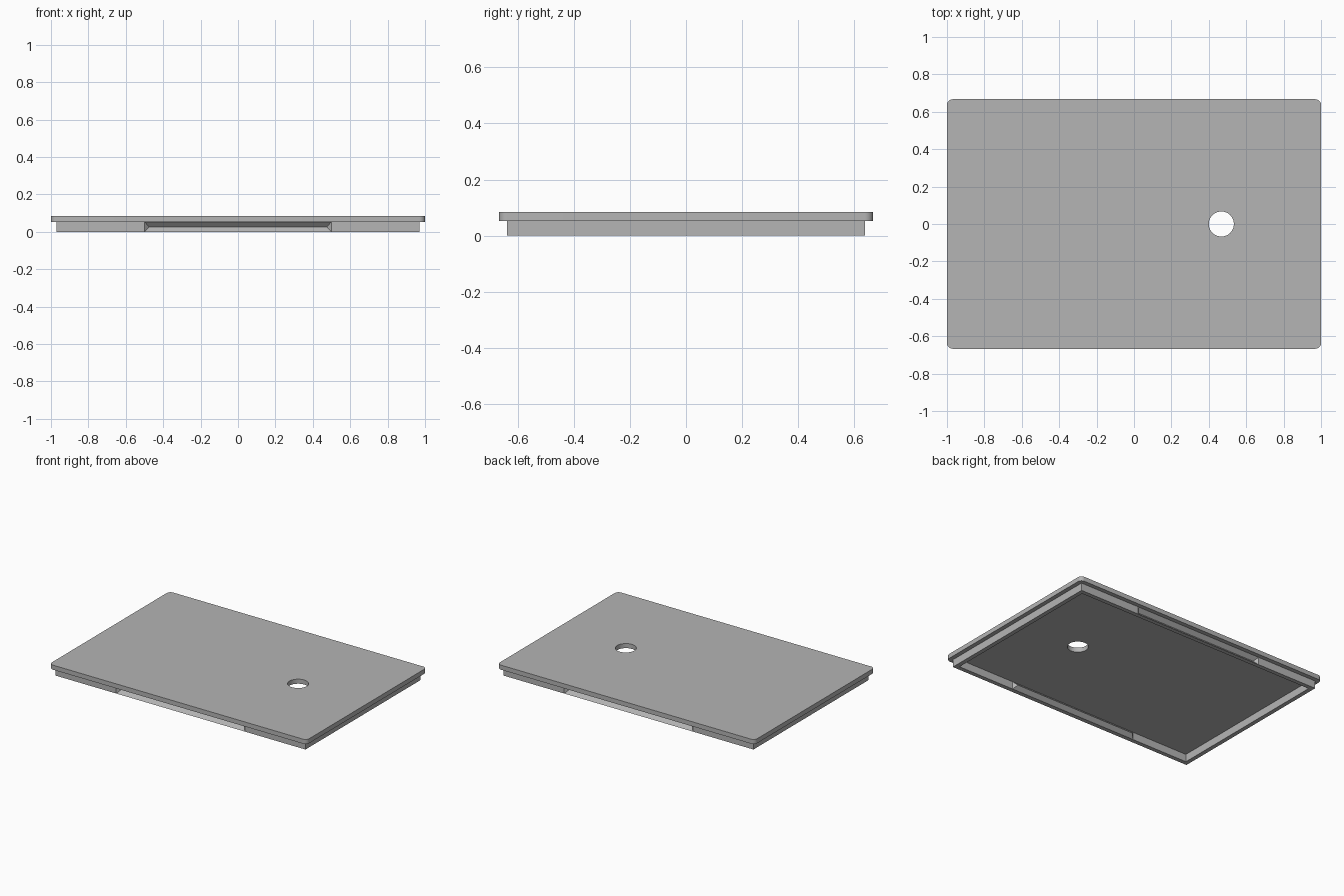
import bpy
import bmesh
import math

cube = bpy.data.objects.get("Cube")
if cube:
    bpy.data.objects.remove(cube, do_unlink=True)

# Main sizes
HALF_X, HALF_Y = 1.0, 0.667
RIM_X, RIM_Y = 0.97, 0.637
RIM_TOP, LID_TOP = 0.053, 0.085
WALL = 0.03
CORNER = 0.03
GROOVE_HALF, GROOVE_DEPTH = 0.5, 0.025
HOLE_X, HOLE_RADIUS = 0.467, 0.067

grey = bpy.data.materials.new("plain_grey")
grey.use_nodes = True
colour = (0.46, 0.46, 0.46, 1.0)
grey.diffuse_color = colour
grey.node_tree.nodes["Principled BSDF"].inputs["Base Color"].default_value = colour


def finish(bm, name):
    """Turn a bmesh into a grey object with outward normals."""
    bmesh.ops.remove_doubles(bm, verts=bm.verts[:], dist=0.0001)
    bmesh.ops.recalc_face_normals(bm, faces=bm.faces[:])
    mesh = bpy.data.meshes.new(name)
    bm.to_mesh(mesh)
    bm.free()
    mesh.materials.append(grey)
    obj = bpy.data.objects.new(name, mesh)
    bpy.context.collection.objects.link(obj)
    return obj


def arc(cx, cy, radius, start, sweep, steps):
    return [(cx + radius * math.cos(start + sweep * i / steps),
             cy + radius * math.sin(start + sweep * i / steps))
            for i in range(steps + 1)]


def add_loop(bm, points, z):
    verts = [bm.verts.new((x, y, z)) for x, y in points]
    return [bm.edges.new((v, verts[i - 1])) for i, v in enumerate(verts)]


# Lid plate: rounded rectangle with a round finger hole
def build_lid():
    bm = bmesh.new()
    outline = []
    for i, (sx, sy) in enumerate([(1, 1), (-1, 1), (-1, -1), (1, -1)]):
        outline += arc(sx * (HALF_X - CORNER), sy * (HALF_Y - CORNER),
                       CORNER, i * math.pi / 2, math.pi / 2, 8)
    hole = arc(HOLE_X, 0, HOLE_RADIUS, 0, math.tau, 48)[:-1]
    edges = add_loop(bm, outline, RIM_TOP) + add_loop(bm, hole, RIM_TOP)
    bmesh.ops.triangle_fill(bm, edges=edges, use_beauty=True)
    result = bmesh.ops.extrude_face_region(bm, geom=bm.faces[:], use_keep_orig=True)
    top = [g for g in result["geom"] if isinstance(g, bmesh.types.BMVert)]
    bmesh.ops.translate(bm, verts=top, vec=(0, 0, LID_TOP - RIM_TOP))
    lid = finish(bm, "lid_plate")
    bpy.context.view_layer.objects.active = lid
    lid.select_set(True)
    bpy.ops.object.shade_smooth_by_angle(angle=math.radians(30))
    lid.select_set(False)


# Long rim wall: its middle is folded inward into a V-shaped grip groove
def build_long_wall(name, side):
    bm = bmesh.new()
    ridge = GROOVE_HALF - GROOVE_DEPTH
    # Each station: x of the wall edges, x of the mid line, inward fold
    stations = [(-RIM_X, -RIM_X, 0), (-GROOVE_HALF, -GROOVE_HALF, 0),
                (-GROOVE_HALF, -ridge, GROOVE_DEPTH),
                (GROOVE_HALF, ridge, GROOVE_DEPTH),
                (GROOVE_HALF, GROOVE_HALF, 0), (RIM_X, RIM_X, 0)]
    outer, inner, mid = RIM_Y, RIM_Y - WALL, RIM_TOP / 2
    rings = []
    for x, xm, fold in stations:
        section = [(x, outer, 0), (xm, outer - fold, mid), (x, outer, RIM_TOP),
                   (x, inner, RIM_TOP), (xm, inner - fold, mid), (x, inner, 0)]
        rings.append([bm.verts.new((px, side * py, pz)) for px, py, pz in section])
    for a, b in zip(rings, rings[1:]):
        for i in range(len(a)):
            bm.faces.new((a[i - 1], a[i], b[i], b[i - 1]))
    bm.faces.new(rings[0])
    bm.faces.new(rings[-1])
    finish(bm, name)


# Short rim wall: a plain bar between the long walls
def build_short_wall(name, side):
    bm = bmesh.new()
    bmesh.ops.create_cube(bm, size=1)
    bmesh.ops.scale(bm, verts=bm.verts[:], vec=(WALL, 2 * (RIM_Y - WALL), RIM_TOP))
    bmesh.ops.translate(bm, verts=bm.verts[:],
                        vec=(side * (RIM_X - WALL / 2), 0, RIM_TOP / 2))
    finish(bm, name)


build_lid()
build_long_wall("front_rim", -1)
build_long_wall("back_rim", 1)
build_short_wall("left_rim", 1)
build_short_wall("right_rim", -1)
